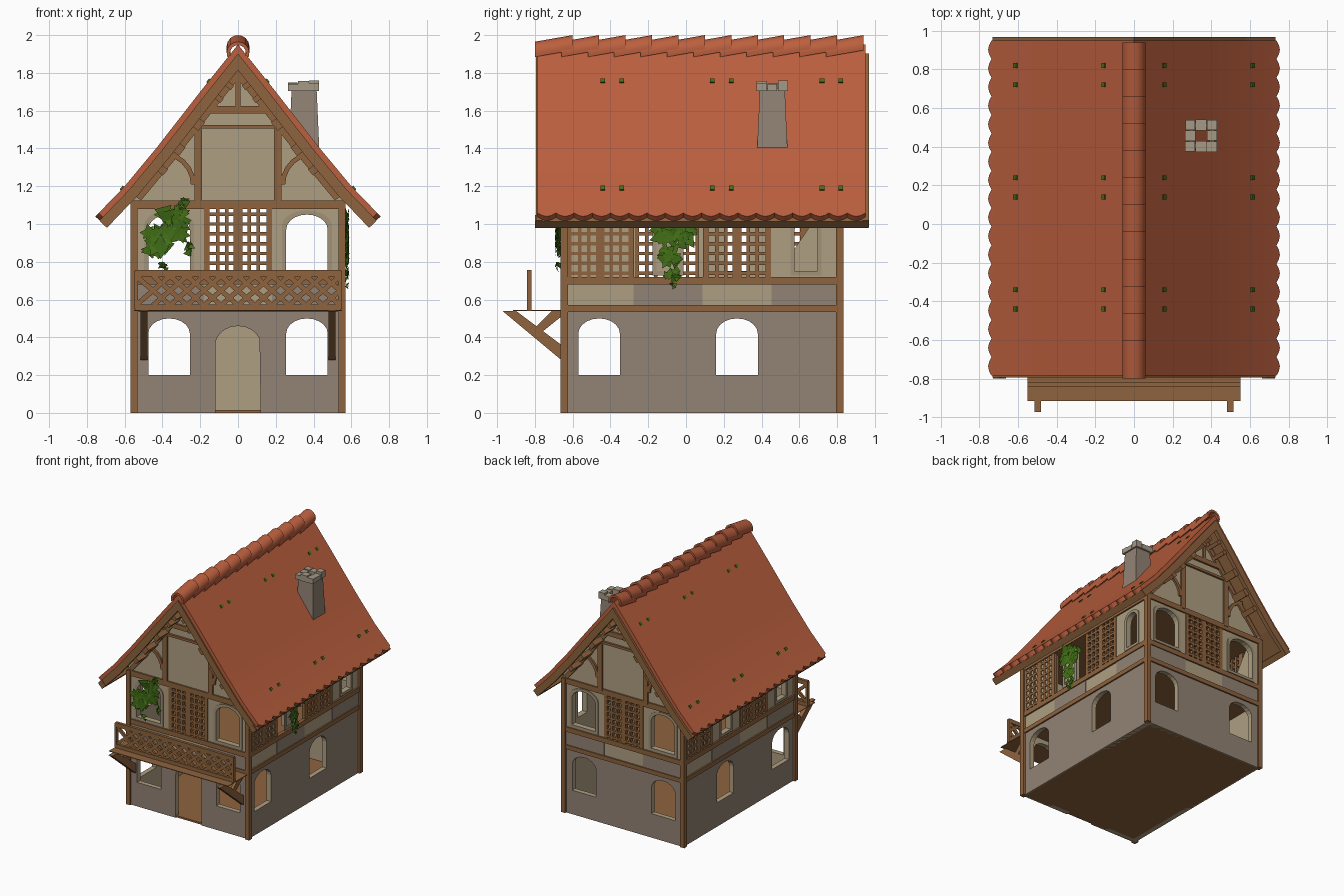
import bpy, bmesh, math, random
from mathutils import Vector

if "Cube" in bpy.data.objects:
    bpy.data.objects.remove(bpy.data.objects["Cube"])
random.seed(4)


def material(name, *rgb):
    m = bpy.data.materials.new(name)
    m.use_nodes = True
    m.diffuse_color = (*rgb, 1)
    m.node_tree.nodes["Principled BSDF"].inputs["Base Color"].default_value = (*rgb, 1)
    return m


stone = material("grey stone", .29, .225, .175)
plaster = material("beige plaster", .43, .345, .22)
trim = material("window trim", .36, .29, .19)
wood = material("brown wood", .27, .125, .047)
tile = material("red tile", .50, .115, .048)
cap = material("chimney cap stone", .38, .32, .24)
leaf = material("ivy green", .055, .16, .008)


def finish(bm, name, mats, rule=None, smooth=False):
    bmesh.ops.recalc_face_normals(bm, faces=bm.faces[:])
    if rule:
        for f in bm.faces:
            f.material_index = rule(f.calc_center_median())
    me = bpy.data.meshes.new(name)
    bm.to_mesh(me)
    bm.free()
    ob = bpy.data.objects.new(name, me)
    bpy.context.collection.objects.link(ob)
    for m in mats:
        me.materials.append(m)
    if smooth:
        bpy.ops.object.select_all(action='DESELECT')
        ob.select_set(True)
        bpy.context.view_layer.objects.active = ob
        bpy.ops.object.shade_smooth_by_angle(angle=math.radians(35))
    return ob


def place(axis, at, u, v):
    return {'x': (at, u, v), 'y': (u, at, v), 'z': (u, v, at)}[axis]


def prism(bm, loops, axis, at, depth):
    """Outline plus holes, filled and pushed along the axis."""
    edges = []
    for loop in loops:
        vs = [bm.verts.new(place(axis, at, *p)) for p in loop]
        edges += [bm.edges.new((a, b)) for a, b in zip(vs, vs[1:] + vs[:1])]
    n = Vector(place(axis, 1, 0, 0))
    r = bmesh.ops.triangle_fill(bm, use_beauty=True, edges=edges, normal=n)
    faces = [g for g in r["geom"] if isinstance(g, bmesh.types.BMFace)]
    r = bmesh.ops.extrude_face_region(bm, geom=faces)
    moved = [g for g in r["geom"] if isinstance(g, bmesh.types.BMVert)]
    bmesh.ops.translate(bm, verts=moved, vec=n * depth)


def rect(u0, u1, v0, v1):
    return [(u0, v0), (u1, v0), (u1, v1), (u0, v1)]


def box(bm, x0, x1, y0, y1, z0, z1):
    prism(bm, [rect(x0, x1, y0, y1)], 'z', z0, z1 - z0)


def bar(bm, p, q, w, axis, at, depth):
    p, q = Vector(p), Vector(q)
    d = (q - p).normalized() * w / 2
    s = Vector((-d.y, d.x))
    prism(bm, [[p - s, q - s, q + s, p + s]], axis, at, depth)


def loft(bm, rings, caps=True):
    vr = [[bm.verts.new(p) for p in r] for r in rings]
    for a, b in zip(vr, vr[1:]):
        for i in range(len(a)):
            j = (i + 1) % len(a)
            bm.faces.new((a[i], a[j], b[j], b[i]))
    if caps:
        bm.faces.new(vr[0])
        bm.faces.new(vr[-1])


def arch(c, half, z0, z1, rise, grow=0):
    half, z1 = half + grow, z1 + grow
    top = [(c + half * math.cos(t * math.pi / 10), z1 - rise + rise * math.sin(t * math.pi / 10))
           for t in range(11)]
    return [(c - half, z0 - grow), (c + half, z0 - grow)] + top


FRONT, BACK, SIDE, T = -.65, .82, .55, .04
ENDS = ((FRONT, T), (BACK, -T))

# Ground floor walls
low = .55
bm = bmesh.new()
for y, t in ENDS:
    outline = rect(-SIDE, SIDE, 0, low)
    if y == FRONT:
        door = arch(0, .12, 0, .46, .1)
        outline = [(-SIDE, 0)] + [door[0]] + door[:1:-1] + [door[1]] + outline[1:]
        del outline[1 + 1 + 10]
    prism(bm, [outline] + [arch(c, .11, .2, .5, .08) for c in (-.365, .365)], 'y', y, t)
for s in (1, -1):
    prism(bm, [rect(FRONT + T, BACK - T, 0, low)] + [arch(c, .11, .2, .5, .08) for c in (-.46, .27)],
          'x', s * SIDE, -s * T)
outside = lambda c: 0 if abs(c.x) > SIDE - .005 or c.y < FRONT + .005 or c.y > BACK - .005 else 1
finish(bm, "ground_walls", [stone, plaster], outside)

# Upper walls, trims, stone strips and lattices
walls, trims, strips, lattice = (bmesh.new() for _ in range(4))


def lattice_window(axis, at, depth, c):
    for s in (-1, 1):
        for u, w in ((.01, .025), (.06, .018), (.108, .018), (.165, .03)):
            bar(lattice, (c + s * u, .71), (c + s * u, 1.09), w, axis, at, depth)
    for k in range(7):
        z = .74 + k * .052
        bar(lattice, (c - .17, z), (c + .17, z), .018, axis, at, depth * .8)


def window(axis, at, out, c, half, rise, top):
    hole = arch(c, half, .75, top, rise)
    prism(trims, [arch(c, half, .75, top, rise, .022), hole], axis, at, out)
    return hole


for y, t in ENDS:
    out = -math.copysign(.007, t)
    holes = [rect(-.18, .18, .7, 1.085)]
    for c in (-.365, .365):
        holes.append(window('y', y, out, c, .11, .08, 1.05))
        prism(strips, [rect(c - .185, c + .185, .56, .69)], 'y', y, out / 2)
    prism(walls, [rect(-SIDE, SIDE, low, 1.1)] + holes, 'y', y, t)
    lattice_window('y', y + out, t * .7, 0)
for s in (1, -1):
    turn = lambda y: y if s > 0 else .17 - y
    holes = []
    for c in (-.455, .27):
        holes.append(rect(turn(c) - .165, turn(c) + .165, .7, 1.085))
        lattice_window('x', s * (SIDE + .007), -s * T * .7, turn(c))
    for c in (-.095, .635):
        holes.append(window('x', s * SIDE, s * .007, turn(c), .06, .06, 1.03))
        prism(strips, [rect(turn(c) - .183, turn(c) + .183, .56, .69)], 'x', s * SIDE, s * .004)
    prism(walls, [rect(FRONT + T, BACK - T, low, 1.17)] + holes, 'x', s * SIDE, -s * T)
finish(walls, "upper_walls", [plaster])
finish(trims, "window_trims", [trim])
finish(strips, "stone_strips", [stone])
finish(lattice, "lattice_windows", [wood])

# Floors, corner posts and belt beams
bm = bmesh.new()
box(bm, -.54, .54, FRONT + .01, BACK - .01, 0, .015)
for z0, z1 in ((.535, .57), (1.08, 1.125)):
    box(bm, -.562, .562, FRONT - .012, BACK + .012, z0, z1)
for s in (1, -1):
    prism(bm, [rect(FRONT, BACK, .68, .72)], 'x', s * .563, -s * .03)
    for y in (FRONT - .015, BACK - .025):
        prism(bm, [rect(y, y + T, 0, 1.12)], 'x', s * .568, -s * .037)
for y, t in ENDS:
    prism(bm, [rect(-SIDE, SIDE, .68, .72)], 'y', y - t * .3, t * .7)
finish(bm, "timber_frame", [wood])

# Roof profile
P = [Vector(p) for p in ((0, 1.95), (.2, 1.70), (.43, 1.405), (.6, 1.2), (.755, 1.04))]


def roof_line(d):
    half = [Vector((0, P[0].y - 1.6 * d))]
    for i in range(1, len(P)):
        t = (P[min(i + 1, len(P) - 1)] - P[i - 1]).normalized()
        half.append(P[i] - d * Vector((-t.y, t.x)))
    return [Vector((-p.x, p.y)) for p in half[:0:-1]] + half


def band(d0, d1):
    return roof_line(d0) + roof_line(d1)[::-1]


# Tiled roof with a scalloped eave
rings = []
for k in range(73):
    e = .025 * (1 - abs(math.sin(math.pi * k / 4)))
    ring = band(0, .035)
    for p in (ring[0], ring[8], ring[9], ring[-1]):
        p += Vector((-math.copysign(e, p.x) * .7, e * .72))
    rings.append([(p.x, -.785 + 1.735 * k / 72, p.y) for p in ring])
bm = bmesh.new()
loft(bm, rings)
finish(bm, "tiled_roof", [tile], smooth=True)

# Roof boards, barge boards, eave boards and purlins
bm = bmesh.new()
prism(bm, [band(.034, .05)], 'y', -.78, 1.72)
for y in (-.795, .935):
    prism(bm, [band(.03, .085)], 'y', y, .033)
purlins = roof_line(.1)
for s in (1, -1):
    bar(bm, (s * .712, .997), (s * .68, 1.03), .05, 'y', -.8, 1.765)
    for a, b, f in ((5, 6, .3), (5, 6, .75), (6, 7, .3), (6, 7, .75), (7, 8, .2)):
        p = purlins[a - 1].lerp(purlins[b - 1], f)
        q = purlins[a - 1].lerp(purlins[b - 1], f + .15)
        bar(bm, (s * p.x, p.y), (s * q.x, q.y), .04, 'y', -.78, 1.73)
finish(bm, "roof_timbers", [wood])

# Gable walls and their timbers
bm, frame = bmesh.new(), bmesh.new()
for y, t in ENDS:
    slope = [p for p in roof_line(.06) if p.y > 1.12]
    prism(bm, [[(.56, 1.09), (-.56, 1.09)] + slope], 'y', y, t)
    y0, h = y - t * .4, t * .6
    prism(frame, [[p for p in band(.08, .115) if p.y > 1.09]], 'y', y0, h)
    bar(frame, (-.16, 1.605), (.16, 1.605), .04, 'y', y0, h)
    bar(frame, (-.2, 1.515), (.2, 1.515), .02, 'y', y0, h)
    bar(frame, (0, 1.62), (0, 1.81), .025, 'y', y0, h)
    for s in (1, -1):
        bar(frame, (s * .21, 1.11), (s * .21, 1.57), .04, 'y', y0, h)
        ang = [math.radians(180 - 16 * k) for k in range(6)]
        arc = lambda r: [(s * (.4 + r * math.cos(a)), 1.21 + r * math.sin(a)) for a in ang]
        prism(frame, [arc(.175) + arc(.15)[::-1]], 'y', y0, h)
finish(bm, "gable_walls", [plaster])
finish(frame, "gable_timbers", [wood])

# Ridge tiles, each tilted over the next
bm = bmesh.new()
arcs = [math.radians(-20 + 22 * k) for k in range(11)]
for i in range(12):
    y = -.8 + .14 * i
    loft(bm, [[(r * math.cos(a), yy, z + r * math.sin(a))
               for r, seq in ((.06, arcs), (.042, arcs[::-1])) for a in seq]
              for yy, z in ((y, 1.905), (y + .2, 1.94))])
finish(bm, "ridge_tiles", [tile], smooth=True)

# Chimney shaft and cap stones
bm = bmesh.new()
loft(bm, [[(x + .35, y + .457, z) for x, y in rect(-w, w, -w, w)]
          for w, z in ((.081, 1.38), (.066, 1.72), (.04, 1.72), (.04, 1.38))], caps=False)
finish(bm, "chimney_shaft", [stone])
bm = bmesh.new()
for i in (-1, 0, 1):
    for j in (-1, 0, 1):
        if i or j:
            x, y, w = .347 + i * .056, .457 + j * .056, .025 + random.uniform(0, .004)
            box(bm, x - w, x + w, y - w, y + w, 1.705, 1.75 + random.uniform(-.01, .012))
finish(bm, "chimney_cap", [cap])

# Balcony deck, railing and braces
bm = bmesh.new()
box(bm, -.55, .55, -.915, FRONT, .54, .545)
bar(bm, (-.545, .738), (.545, .738), .035, 'y', -.842, .024)
bar(bm, (-.545, .56), (.545, .56), .03, 'y', -.842, .024)
for k in range(12):
    u = -.54 + .09 * k
    for a, b in ((.57, .725), (.725, .57)):
        bar(bm, (u, a), (min(u + .18, .54), b if k < 11 else (a + b) / 2), .026, 'y', -.838, .016)
for s in (1, -1):
    bar(bm, (s * .54, .55), (s * .54, .75), .02, 'y', -.842, .024)
    prism(bm, [[(-.972, .54), (-.9, .54), (-.66, .36), (-.66, .28)]], 'x', s * .515, -s * .035)
    prism(bm, [[(-.71, .54), (-.66, .54), (-.66, .51), (-.785, .41), (-.815, .435)]],
          'x', s * .51, -s * .025)
finish(bm, "balcony", [wood])


# Ivy and roof moss
def ivy(name, axis, at, out, clumps):
    bm = bmesh.new()
    for u, v, r, n in clumps:
        for _ in range(n):
            cu, cv = u + random.uniform(-r, r) * .7, v + random.uniform(-r, r) * .7
            a = random.uniform(0, math.tau)
            tri = [place(axis, at + out * random.random(), cu + r * .6 * math.cos(a + k * 2.1),
                         cv + r * .6 * math.sin(a + k * 2.1)) for k in range(3)]
            bm.faces.new([bm.verts.new(p) for p in tri])
    finish(bm, name, [leaf])


ivy("front_ivy", 'y', FRONT - .01, -.035,
    ((-.31, 1.09, .05, 14), (-.36, 1, .09, 26), (-.42, .9, .08, 24), (-.27, .87, .035, 10), (-.4, .77, .03, 6)))
ivy("side_ivy", 'x', SIDE + .012, .028,
    ((-.1, .98, .09, 20), (-.02, .93, .07, 16), (-.08, .83, .06, 18), (-.07, .73, .045, 12), (-.07, .67, .02, 6)))
bm = bmesh.new()
for s in (1, -1):
    for x, z in ((.157, 1.758), (.615, 1.19)):
        for y in (-.44, -.34, .14, .24, .72, .82):
            bar(bm, (s * (x - .008), z + .01), (s * (x + .008), z - .01), .009, 'y', y - .012, .024)
finish(bm, "roof_moss", [leaf])
